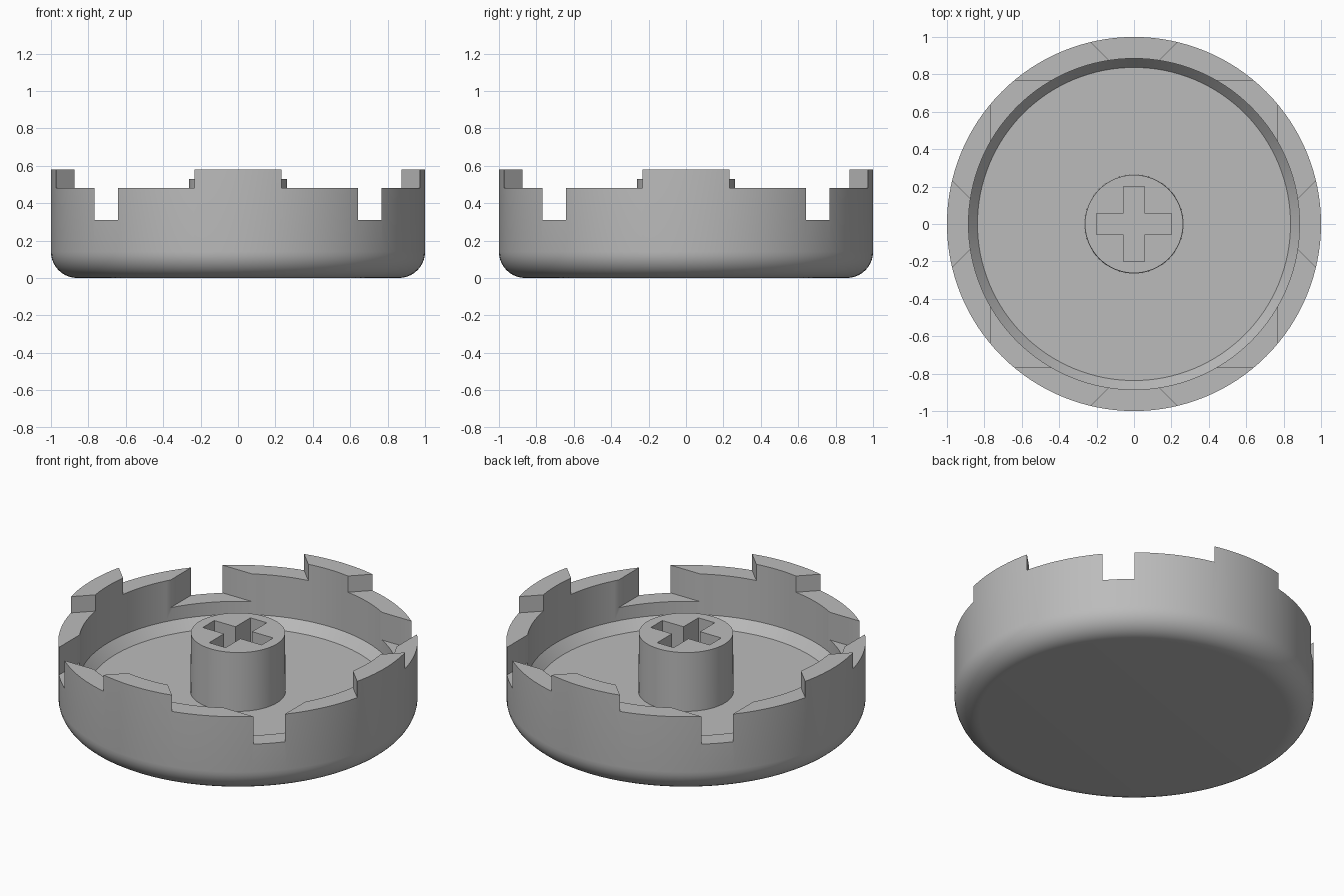
import bpy, bmesh, math
from mathutils import Matrix

if "Cube" in bpy.data.objects:
    bpy.data.objects.remove(bpy.data.objects["Cube"])

grey = bpy.data.materials.new("plain_grey")
grey.use_nodes = True
grey.diffuse_color = (0.5, 0.5, 0.5, 1)
grey.node_tree.nodes["Principled BSDF"].inputs["Base Color"].default_value = (0.5, 0.5, 0.5, 1)


def make_object(name, bm):
    bmesh.ops.recalc_face_normals(bm, faces=bm.faces)
    mesh = bpy.data.meshes.new(name)
    bm.to_mesh(mesh)
    bm.free()
    mesh.materials.append(grey)
    obj = bpy.data.objects.new(name, mesh)
    bpy.context.collection.objects.link(obj)
    return obj


def lathe(name, profile, steps):
    """Spin an (r, z) profile that starts and ends on the axis."""
    bm = bmesh.new()
    verts = [bm.verts.new((r, 0, z)) for r, z in profile]
    edges = [bm.edges.new(pair) for pair in zip(verts, verts[1:])]
    bmesh.ops.spin(bm, geom=verts + edges, cent=(0, 0, 0), axis=(0, 0, 1),
                   angle=math.tau, steps=steps)
    bmesh.ops.remove_doubles(bm, verts=bm.verts, dist=0.0005)
    # merge the fans on the axis into flat discs
    hubs = [v for v in bm.verts if v.co.xy.length < 0.001]
    bmesh.ops.dissolve_verts(bm, verts=hubs)
    return make_object(name, bm)


def prism(name, outline, low, high, turn=0):
    bm = bmesh.new()
    face = bm.faces.new([bm.verts.new((x, y, low)) for x, y in outline])
    top = bmesh.ops.extrude_face_region(bm, geom=[face])["geom"]
    bmesh.ops.translate(bm, vec=(0, 0, high - low),
                        verts=[g for g in top if isinstance(g, bmesh.types.BMVert)])
    bmesh.ops.rotate(bm, verts=bm.verts, matrix=Matrix.Rotation(turn, 3, "Z"))
    return make_object(name, bm)


def activate(obj):
    bpy.ops.object.select_all(action="DESELECT")
    obj.select_set(True)
    bpy.context.view_layer.objects.active = obj


def cut(obj, cutter):
    cutter.hide_render = True
    mod = obj.modifiers.new("cut", "BOOLEAN")
    mod.operation, mod.solver, mod.object = "DIFFERENCE", "EXACT", cutter
    activate(obj)
    bpy.ops.object.modifier_apply(modifier=mod.name)
    bpy.data.objects.remove(cutter)


FLOOR, NOTCH, RIM, TAB = 0.17, 0.31, 0.48, 0.58

# Round dish with a filleted bottom and a chamfer around its floor
fillet = 0.14
corner = [(1 - fillet + fillet * math.sin(a), fillet - fillet * math.cos(a))
          for a in (math.pi / 2 * i / 10 for i in range(11))]
dish = lathe("dish", [(0, 0)] + corner + [(1, TAB), (0.885, TAB), (0.885, FLOOR + 0.06),
                                         (0.837, FLOOR), (0, FLOOR)], 128)

# Lower the rim between the four tabs
quadrant = [(0.05, 0.79), (0.5, 1.24), (1.24, 1.24), (1.24, 0.5), (0.79, 0.05)]
for i in range(4):
    cut(dish, prism("rim_cutter", quadrant, RIM, 0.8, i * math.pi / 2))

# A square cut opens the four diagonal notches
s = 0.767
cut(dish, prism("notch_cutter", [(-s, -s), (s, -s), (s, s), (-s, s)], NOTCH, 0.8))

# Central post with a cross-shaped socket
post = lathe("post", [(0, FLOOR - 0.02), (0.265, FLOOR - 0.02), (0.262, 0.53), (0, 0.53)], 64)
a, b = 0.2, 0.056
cross = [(b, a), (-b, a), (-b, b), (-a, b), (-a, -b), (-b, -b),
         (-b, -a), (b, -a), (b, -b), (a, -b), (a, b), (b, b)]
cut(post, prism("socket_cutter", cross, FLOOR + 0.002, 0.8))

for obj in (dish, post):
    activate(obj)
    bpy.ops.object.shade_smooth_by_angle(angle=math.radians(30))
